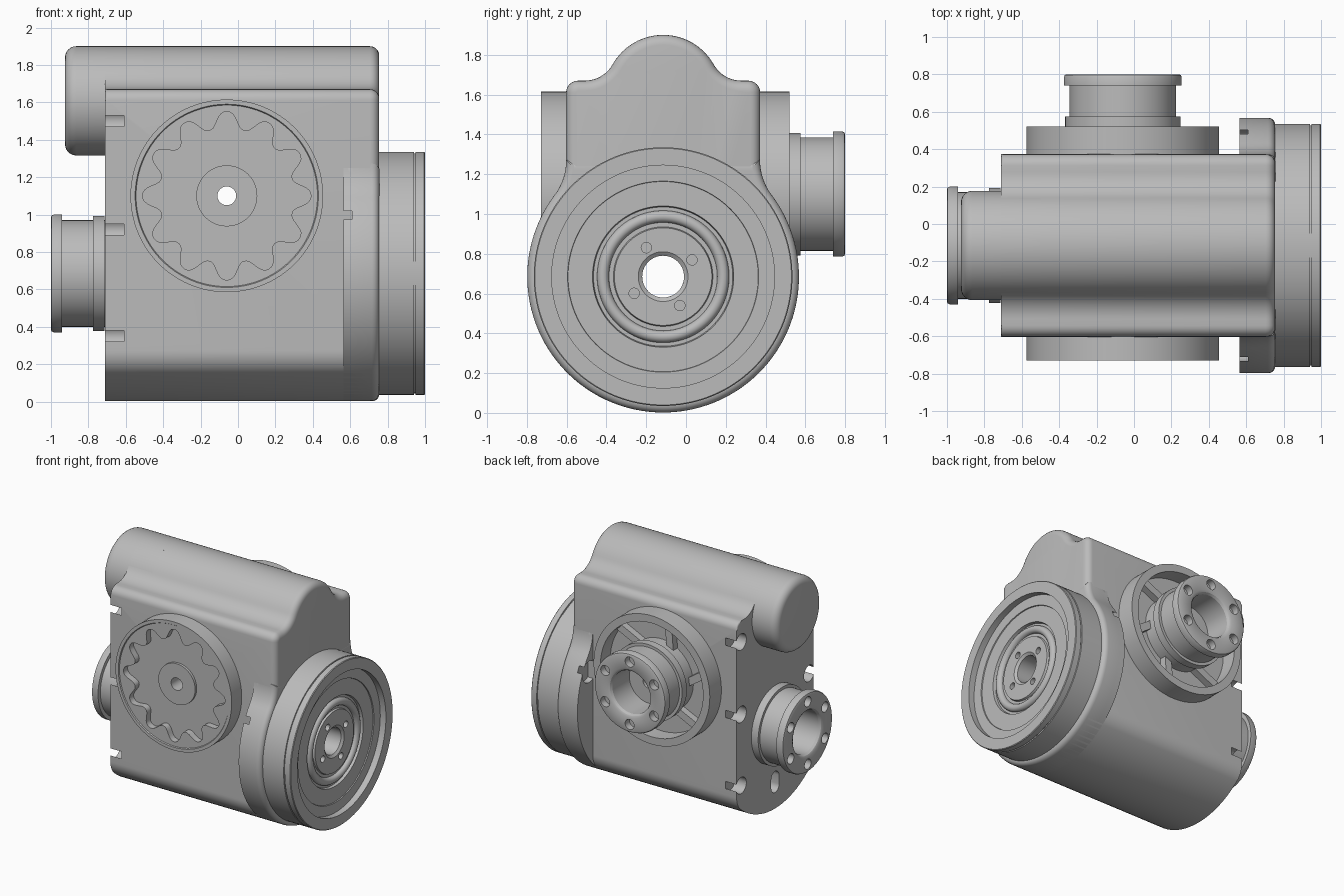
import bpy, bmesh, math
from mathutils import Vector

if "Cube" in bpy.data.objects:
    bpy.data.objects.remove(bpy.data.objects["Cube"])

GREY = (0.5, 0.5, 0.5, 1)
metal = bpy.data.materials.new("plain grey metal")
metal.use_nodes = True
metal.diffuse_color = GREY
metal.node_tree.nodes["Principled BSDF"].inputs["Base Color"].default_value = GREY

CY, CZ, RIM = -0.115, 0.685, 0.683         # main axis and flange radius
HALF = 0.488                               # half width of the housing
MAIN = (0, CY, CZ)
CROSS = (-0.06, 0, 1.1)
RIGHT, LEFT = Vector((1, 0, 0)), Vector((-1, 0, 0))
BACK, FRONT = Vector((0, 1, 0)), Vector((0, -1, 0))


def finish(bm, name, origin, axis):
    """Turn a mesh built along z into an object built along the axis."""
    bmesh.ops.recalc_face_normals(bm, faces=bm.faces)
    bm.transform(axis.to_track_quat('Z', 'Y').to_matrix().to_4x4())
    bmesh.ops.translate(bm, verts=bm.verts, vec=Vector(origin))
    mesh = bpy.data.meshes.new(name)
    bm.to_mesh(mesh)
    bm.free()
    mesh.materials.append(metal)
    obj = bpy.data.objects.new(name, mesh)
    bpy.context.collection.objects.link(obj)
    return obj


def lathe(name, profile, origin, axis, n=96):
    """Spin a closed (radius, height) outline."""
    bm = bmesh.new()
    rings = []
    for k in range(n):
        a = math.tau * k / n
        rings.append([bm.verts.new((r * math.cos(a), r * math.sin(a), h)) for r, h in profile])
    m = len(profile)
    for k in range(n):
        p, q = rings[k], rings[(k + 1) % n]
        for i in range(m):
            j = (i + 1) % m
            bm.faces.new((p[i], q[i], q[j], p[j]))
    bmesh.ops.remove_doubles(bm, verts=bm.verts, dist=1e-5)
    return finish(bm, name, origin, axis)


def prism(name, outline, low, high, origin, axis, round_low=0, round_high=0):
    """Extrude an outline, rounding the edges of either end."""
    bm = bmesh.new()
    a = [bm.verts.new((u, v, low)) for u, v in outline]
    b = [bm.verts.new((u, v, high)) for u, v in outline]
    n = len(a)
    for i in range(n):
        j = (i + 1) % n
        bm.faces.new((a[i], a[j], b[j], b[i]))
    caps = [bm.faces.new(a), bm.faces.new(b)]
    for cap, size in zip(caps, (round_low, round_high)):
        if size:
            bmesh.ops.bevel(bm, geom=list(cap.edges), offset=size, segments=5,
                            profile=0.5, affect='EDGES', clamp_overlap=False)
    return finish(bm, name, origin, axis)


def arc(cu, cv, r, start, end, n=10):
    angles = [math.radians(start + (end - start) * i / n) for i in range(n + 1)]
    return [(cu + r * math.cos(t), cv + r * math.sin(t)) for t in angles]


def mirrored(half):
    """Complete an outline given from bottom centre to top centre."""
    return half + [(-u, v) for u, v in reversed(half) if u > 1e-4]


def cut(obj, cutter):
    cutter.hide_render = True
    mod = obj.modifiers.new("cut", 'BOOLEAN')
    mod.operation, mod.solver, mod.object = 'DIFFERENCE', 'EXACT', cutter
    bpy.context.view_layer.objects.active = obj
    bpy.ops.object.modifier_apply(modifier=mod.name)
    bpy.data.objects.remove(cutter)


def drill(obj, origin, axis, u, v, r, low, high):
    cut(obj, prism("drill", arc(u, v, r, 0, 350, 35), low, high, origin, axis))


# Housing: round belly, flat sides, shoulders flowing into the top tube
TUBE_Z, TUBE_R, SHOULDER = 1.608, 0.292, 1.67
f = 0.15
fu = HALF - f
fv = CZ - math.sqrt((RIM - f) ** 2 - fu ** 2)
belly = math.degrees(math.atan2(fv - CZ, fu))
g = 0.16
gv = SHOULDER + g
gu = math.sqrt((TUBE_R + g) ** 2 - (gv - TUBE_Z) ** 2)
crown = math.degrees(math.atan2(gv - TUBE_Z, gu))
half = (arc(0, CZ, RIM, -90, belly) + arc(fu, fv, f, belly, 0)[1:]
        + arc(HALF - 0.06, SHOULDER - 0.06, 0.06, 0, 90, 6)
        + arc(gu, gv, g, 270, 180 + crown)
        + arc(0, TUBE_Z, TUBE_R, crown, 90, 14)[1:])
housing = prism("housing", mirrored(half), -0.71, 0.755, (0, CY, 0), RIGHT, 0.012, 0.05)

# Round flange with fillets into the housing sides
R = 0.3
hv = math.sqrt((RIM + R) ** 2 - (HALF + R) ** 2)
lean = math.degrees(math.atan2(hv, HALF + R))
half = (arc(0, CZ, RIM, -90, lean, 40)
        + arc(HALF + R - 0.001, CZ + hv, R, 180 + lean, 180, 8)[1:] + [(0, CZ + hv)])
flange = prism("wheel_flange", mirrored(half), 0.565, 0.756, (0, CY, 0), RIGHT, 0.05, 0.04)
for side in (-1, 1):
    drill(flange, (0, CY, 0), RIGHT, side * 0.535, 0.96, 0.085, 0.5, 0.61)

# Through bores and the bolt holes on the end face
for part in (housing, flange):
    drill(part, MAIN, RIGHT, 0, 0, 0.11, -2, 2)
drill(housing, CROSS, BACK, 0, 0, 0.055, -2, 2)
drill(housing, MAIN, LEFT, 0, 0, 0.24, 0.6, 0.9)
for side in (-1, 1):
    for z in (0.35, 0.92, 1.5):
        drill(housing, (0, CY, 0), LEFT, side * 0.43, z, 0.065, 0.61, 0.9)
slot = arc(0, 0.25, 0.05, 0, 180) + arc(0, 0.18, 0.05, 180, 360)
cut(housing, prism("slot", slot, 0.61, 0.9, (0, CY, 0), LEFT))

# Top tube end
lathe("top_tube_end", [(0, 0.5), (TUBE_R, 0.5)] + arc(TUBE_R - 0.06, 0.865, 0.06, 0, 90, 6)
      + [(0, 0.925)], (0, CY, TUBE_Z), LEFT)

# Wheel: rim, recessed face, seal ring and centre plate
wheel = lathe("wheel", [
    (0.105, 0.72), (0.65, 0.72), (0.65, 0.94), (0.642, 0.942), (0.642, 0.948),
    (0.65, 0.95), (0.65, 0.995), (0.645, 1.0), (0.56, 1.0), (0.56, 0.95),
    (0.48, 0.95), (0.478, 0.942), (0.355, 0.942), (0.35, 0.92), (0.335, 0.92)]
    + arc(0.302, 0.92, 0.03, 0, 180, 8)
    + [(0.25, 0.92), (0.245, 0.935), (0.125, 0.935), (0.105, 0.92)], MAIN, RIGHT, 128)
for k in range(4):
    a = math.radians(30 + 90 * k)
    drill(wheel, MAIN, RIGHT, 0.168 * math.cos(a), 0.168 * math.sin(a), 0.026, 0.88, 1.1)


# Hollow output shafts with bolted end flanges
def shaft(name, end, bore, origin, axis):
    obj = lathe(name, [(r, end - d) for r, d in (
        (bore, 0.4), (0.285, 0.4), (0.285, 0.285), (0.308, 0.285), (0.308, 0.225),
        (0.285, 0.225), (0.285, 0.06), (0.315, 0.06), (0.315, 0.015), (0.31, 0.004),
        (0.3, 0), (0.195, 0), (0.18, 0.008), (0.17, 0.025), (0.17, 0.24), (bore, 0.24))],
        origin, axis)
    for k in range(6):
        a = math.radians(90 + 60 * k)
        drill(obj, origin, axis, 0.25 * math.cos(a), 0.25 * math.sin(a), 0.04,
              end - 0.055, end + 0.1)


shaft("left_shaft", 1.0, 0.105, MAIN, LEFT)
shaft("back_shaft", 0.8, 0.05, CROSS, BACK)

# Front disc with a scalloped pocket and a hub
front = lathe("front_disc", [(0.05, 0.55), (0.515, 0.55), (0.515, 0.73), (0.49, 0.73),
                             (0.485, 0.722), (0.05, 0.722)], CROSS, FRONT, 128)
lobes = []
for i in range(192):
    a = math.tau * i / 192
    r = 0.405 + 0.045 * math.sin(1.2 * math.cos(12 * a)) / math.sin(1.2)
    lobes.append((r * math.cos(a), r * math.sin(a)))
cut(front, prism("pocket", lobes, 0.67, 0.8, CROSS, FRONT))
lathe("front_hub", [(0.05, 0.6), (0.163, 0.6), (0.163, 0.69), (0.05, 0.69)], CROSS, FRONT)

# Back ring with slanted ribs around the shaft
lathe("back_ring", [(0.06, 0.36), (0.515, 0.36), (0.515, 0.52), (0.455, 0.52),
                    (0.455, 0.395), (0.06, 0.395)], CROSS, BACK, 128)
for k in range(6):
    turn = math.radians(60 * k)
    c, s = math.cos(turn), math.sin(turn)
    corners = [(0.24, -0.03), (0.46, 0.12), (0.44, 0.18), (0.24, 0.04)]
    prism("back_rib", [(u * c - v * s, u * s + v * c) for u, v in corners],
          0.38, 0.45, CROSS, BACK)

# Smooth shading with sharp edges kept
bpy.ops.object.select_all(action='DESELECT')
for obj in bpy.context.collection.objects:
    if obj.type == 'MESH' and metal.name in obj.data.materials:
        obj.select_set(True)
        bpy.context.view_layer.objects.active = obj
bpy.ops.object.shade_smooth_by_angle(angle=math.radians(30))
